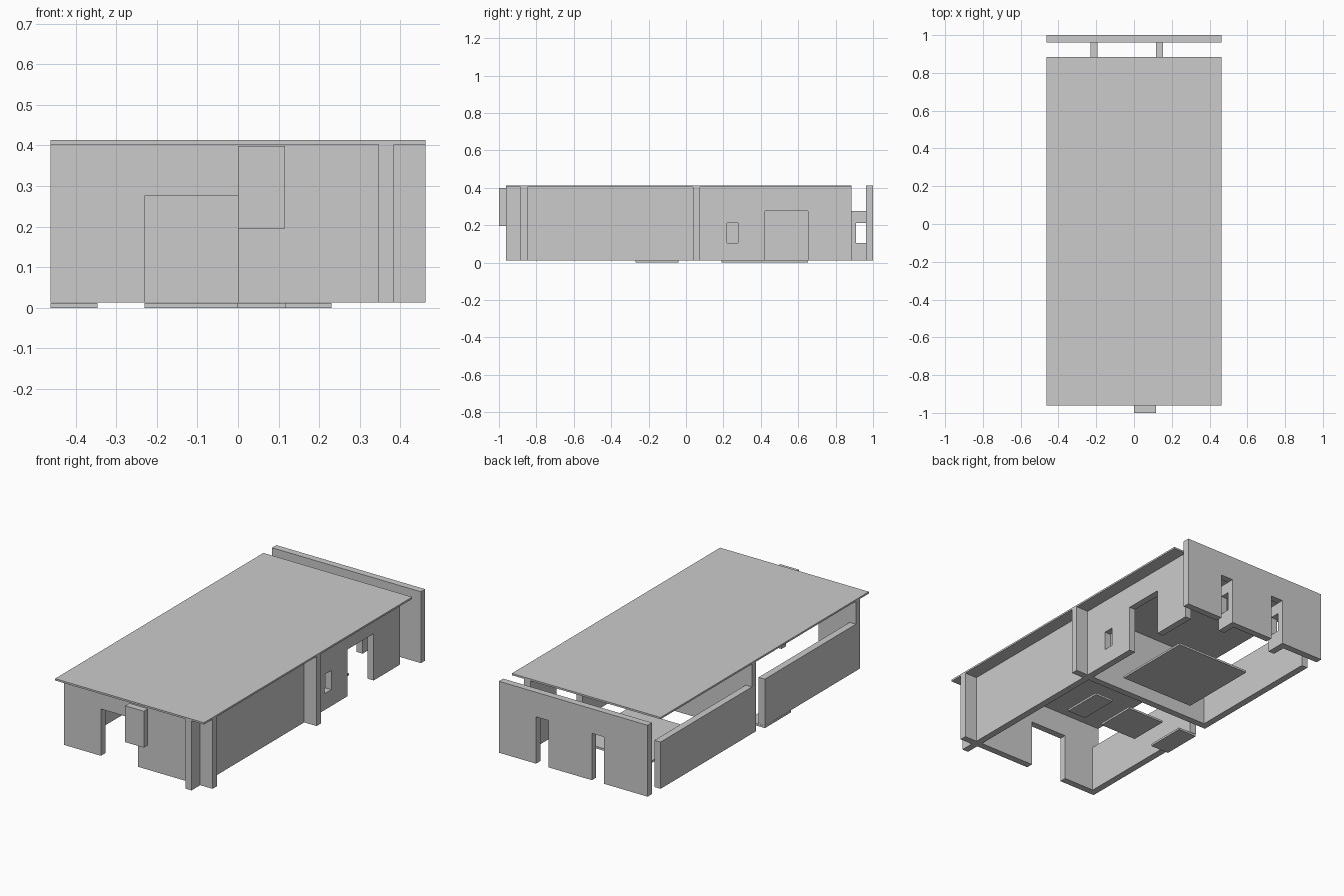
import bpy, bmesh
from mathutils import Matrix, Vector

if "Cube" in bpy.data.objects:
    bpy.data.objects.remove(bpy.data.objects["Cube"])

U = 0.0385                                   # wall thickness
FLOOR, LOW, TOP, ROOF = 0.0125, 0.275, 0.403, 0.413
W = 12 * U                                   # half width of the building


def box(name, x, y, z):
    """Box from (min, max) ranges."""
    r = (x, y, z)
    mid = Vector([(a + b) / 2 for a, b in r])
    bm = bmesh.new()
    bmesh.ops.create_cube(bm, size=1.0, matrix=Matrix.Translation(mid)
                          @ Matrix.Diagonal([b - a for a, b in r] + [1.0]))
    mesh = bpy.data.meshes.new(name)
    bm.to_mesh(mesh)
    bm.free()
    ob = bpy.data.objects.new(name, mesh)
    bpy.context.collection.objects.link(ob)
    return ob


def cut(ob, x, y, z):
    """Cut a box-shaped opening and apply it."""
    cutter = box("cutter", x, y, z)
    cutter.hide_render = True
    mod = ob.modifiers.new("opening", 'BOOLEAN')
    mod.operation, mod.solver, mod.object = 'DIFFERENCE', 'EXACT', cutter
    bpy.context.view_layer.objects.active = ob
    bpy.ops.object.modifier_apply(modifier=mod.name)
    bpy.data.objects.remove(cutter)


DOOR_Z = (-0.1, LOW)
WINDOW_Z = (0.105, 0.212)

# Roof slab
box("roof", (-W, W), (-0.962, 0.885), (TOP, ROOF))

# Front wall with doorway
front = box("front_wall", (-W, W), (-0.885, -0.885 + U), (FLOOR, TOP))
cut(front, (-6 * U, 0), (-0.95, -0.80), DOOR_Z)

# Wall between the two rooms
box("middle_wall", (-W, W), (0.037, 0.037 + U), (FLOOR, TOP))

# Long right wall with window and doorway
right = box("right_wall", (9 * U, 10 * U), (-0.962, 0.885), (FLOOR, TOP))
cut(right, (0.3, 0.43), (0.218, 0.277), WINDOW_Z)
cut(right, (0.3, 0.43), (0.422, 0.653), DOOR_Z)

# Low left walls, one per room
for name, y in (("left_wall_front", (-0.885, -0.039)), ("left_wall_back", (0.037, 0.885))):
    box(name, (-W, -W + U), y, (FLOOR, LOW))

# Back wall with two narrow doorways, each with a short windowed side wall
back = box("back_wall", (-W, W), (1 - U, 1), (FLOOR, ROOF))
for i, x in enumerate((-6 * U, 3 * U)):
    cut(back, (x + U, x + 3 * U), (0.9, 1.1), DOOR_Z)
    side = box(f"doorway_side_wall_{i + 1}", (x, x + U), (0.885, 1 - U), (FLOOR, LOW))
    cut(side, (x - 0.02, x + U + 0.02), (0.908, 1.0), WINDOW_Z)

# Box hung in front of the roof edge
box("front_box", (0, 3 * U), (-1, -1 + U), (0.195, 0.399))

# Thin floor pads
box("rug", (-6 * U, 6 * U), (0.19, 0.653), (0, 0.0115))
for i, x in enumerate(((-W, -9 * U), (-6 * U, 0), (3 * U, 6 * U))):
    box(f"floor_pad_{i + 1}", x, (-0.27, -0.04), (0, 0.0115))
